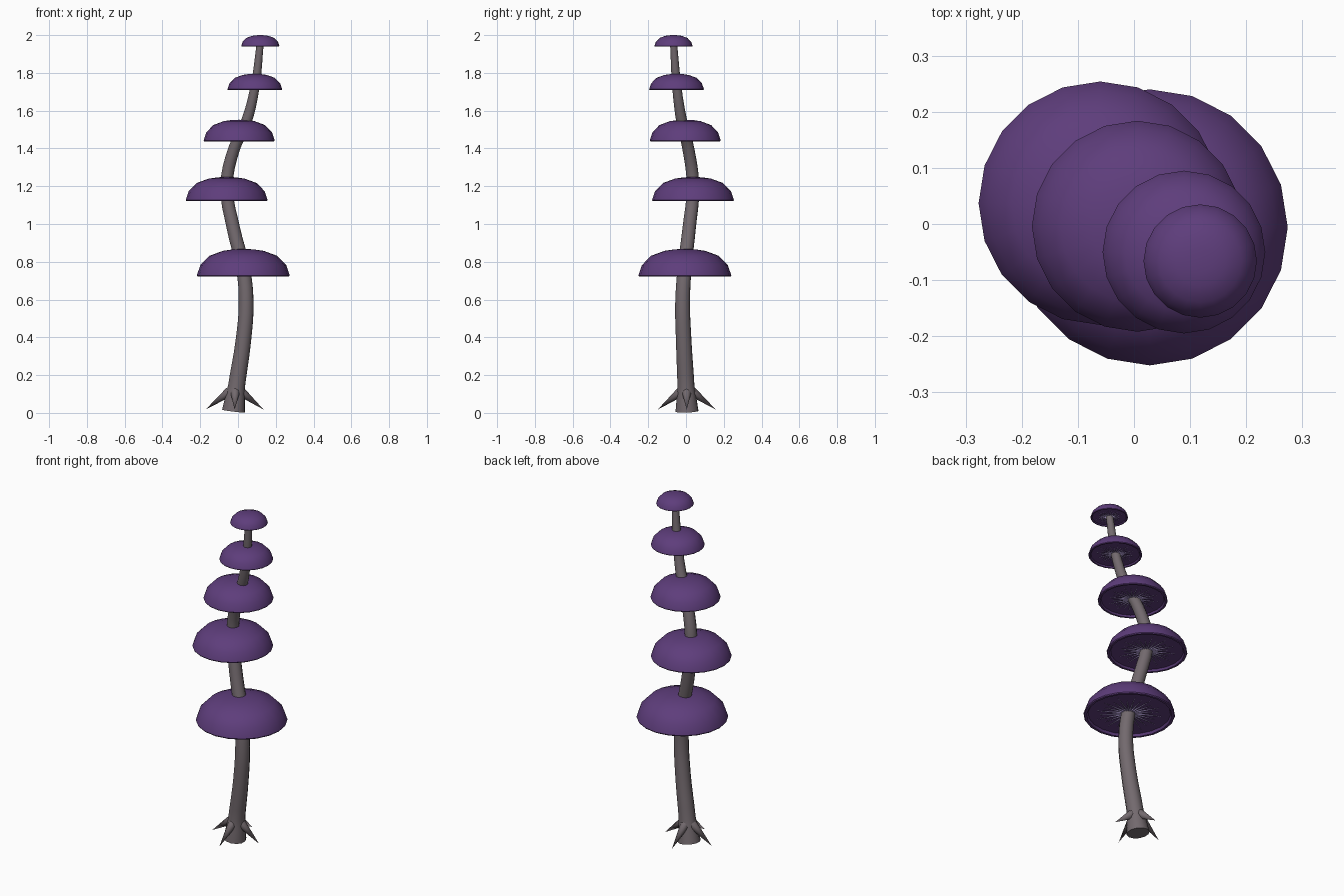
import bpy, bmesh
from math import cos, sin, pi, radians
from mathutils import Vector, Matrix

if "Cube" in bpy.data.objects:
    bpy.data.objects.remove(bpy.data.objects["Cube"], do_unlink=True)


def material(name, rgb):
    m = bpy.data.materials.new(name)
    m.use_nodes = True
    m.diffuse_color = (*rgb, 1)
    m.node_tree.nodes["Principled BSDF"].inputs["Base Color"].default_value = (*rgb, 1)
    return m


PURPLE = material("cap purple", (0.112, 0.047, 0.2))
GREY = material("stem grey", (0.17, 0.142, 0.155))
LILAC = material("gill lilac", (0.45, 0.35, 0.68))


def smooth(obj, angle):
    bpy.ops.object.select_all(action='DESELECT')
    bpy.context.view_layer.objects.active = obj
    obj.select_set(True)
    bpy.ops.object.shade_smooth_by_angle(angle=radians(angle))


def finish(bm, name, mat, angle=40):
    bmesh.ops.recalc_face_normals(bm, faces=bm.faces)
    mesh = bpy.data.meshes.new(name)
    bm.to_mesh(mesh)
    bm.free()
    mesh.materials.append(mat)
    obj = bpy.data.objects.new(name, mesh)
    bpy.context.collection.objects.link(obj)
    smooth(obj, angle)
    return obj


def spike(bm, start, tip, radius, sides):
    """Tapered cone running from start to tip."""
    start, tip = Vector(start), Vector(tip)
    axis = tip - start
    turn = axis.to_track_quat('Z', 'Y').to_matrix().to_4x4()
    bmesh.ops.create_cone(bm, cap_ends=True, segments=sides, radius1=radius, radius2=0,
                          depth=axis.length,
                          matrix=Matrix.Translation((start + tip) / 2) @ turn)


# Winding stem: x, y, z, radius
path = [(-0.024, 0.005, 0.009, 0.062), (-0.008, 0, 0.14, 0.046), (0.028, -0.012, 0.38, 0.042),
        (0.043, -0.018, 0.58, 0.04), (0.028, -0.008, 0.76, 0.038), (-0.025, 0.017, 0.98, 0.036),
        (-0.06, 0.037, 1.2, 0.034), (-0.02, 0.012, 1.4, 0.032), (0.04, -0.02, 1.53, 0.03),
        (0.089, -0.048, 1.72, 0.025), (0.118, -0.066, 1.96, 0.019)]
curve = bpy.data.curves.new("stem", 'CURVE')
curve.dimensions = '3D'
curve.bevel_depth = 1
curve.bevel_resolution = 4
curve.resolution_u = 4
curve.use_fill_caps = True
spline = curve.splines.new('BEZIER')
spline.bezier_points.add(len(path) - 1)
for point, (x, y, z, r) in zip(spline.bezier_points, path):
    point.co = (x, y, z)
    point.radius = r
    point.handle_left_type = point.handle_right_type = 'AUTO'
curve.materials.append(GREY)
stem = bpy.data.objects.new("stem", curve)
bpy.context.collection.objects.link(stem)
bpy.ops.object.select_all(action='DESELECT')
bpy.context.view_layer.objects.active = stem
stem.select_set(True)
bpy.ops.object.convert(target='MESH')
smooth(bpy.context.object, 40)

# Four pointed roots around the foot
for i, side in enumerate(("left", "back", "right", "front")):
    dx, dy = cos(i * pi / 2), sin(i * pi / 2)
    bm = bmesh.new()
    spike(bm, (-0.015 + 0.03 * dx, 0.003 + 0.03 * dy, 0.112),
          (-0.018 + 0.153 * dx, 0.004 + 0.153 * dy, 0.018), 0.026, 8)
    finish(bm, side + "_root", GREY, 60)

# Cap cross-section: radius and height as fractions, from crown to hollow underside
profile = [(0, 1), (0.22, 0.985), (0.44, 0.93), (0.73, 0.75), (0.925, 0.41), (0.99, 0.09),
           (1, 0.04), (0.985, 0), (0.93, 0), (0.9, 0.09), (0, 0.13)]


def cap(name, x, y, base, radius, height):
    bm = bmesh.new()
    verts = [bm.verts.new((r * radius, 0, h * height)) for r, h in profile]
    edges = [bm.edges.new(pair) for pair in zip(verts, verts[1:])]
    bmesh.ops.spin(bm, geom=verts + edges, cent=(0, 0, 0), axis=(0, 0, 1),
                   angle=2 * pi, steps=20)
    bmesh.ops.remove_doubles(bm, verts=bm.verts, dist=0.0005)
    finish(bm, name, PURPLE).location = (x, y, base)

    # Thin gills radiating beneath, alternating long and short
    bm = bmesh.new()
    count = 24
    for i in range(count):
        a = 2 * pi * i / count
        reach = radius * (0.75 if i % 2 == 0 else 0.64)
        spike(bm, (0, 0, height * 0.09),
              (reach * cos(a), reach * sin(a), height * 0.09), radius * 0.03, 5)
    finish(bm, name + "_gills", LILAC).location = (x, y, base)


cap("lowest_cap", 0.028, -0.006, 0.722, 0.246, 0.146)
cap("lower_cap", -0.06, 0.037, 1.122, 0.217, 0.127)
cap("middle_cap", 0.006, -0.004, 1.438, 0.188, 0.114)
cap("upper_cap", 0.089, -0.05, 1.71, 0.145, 0.085)
cap("top_cap", 0.118, -0.066, 1.94, 0.101, 0.06)
